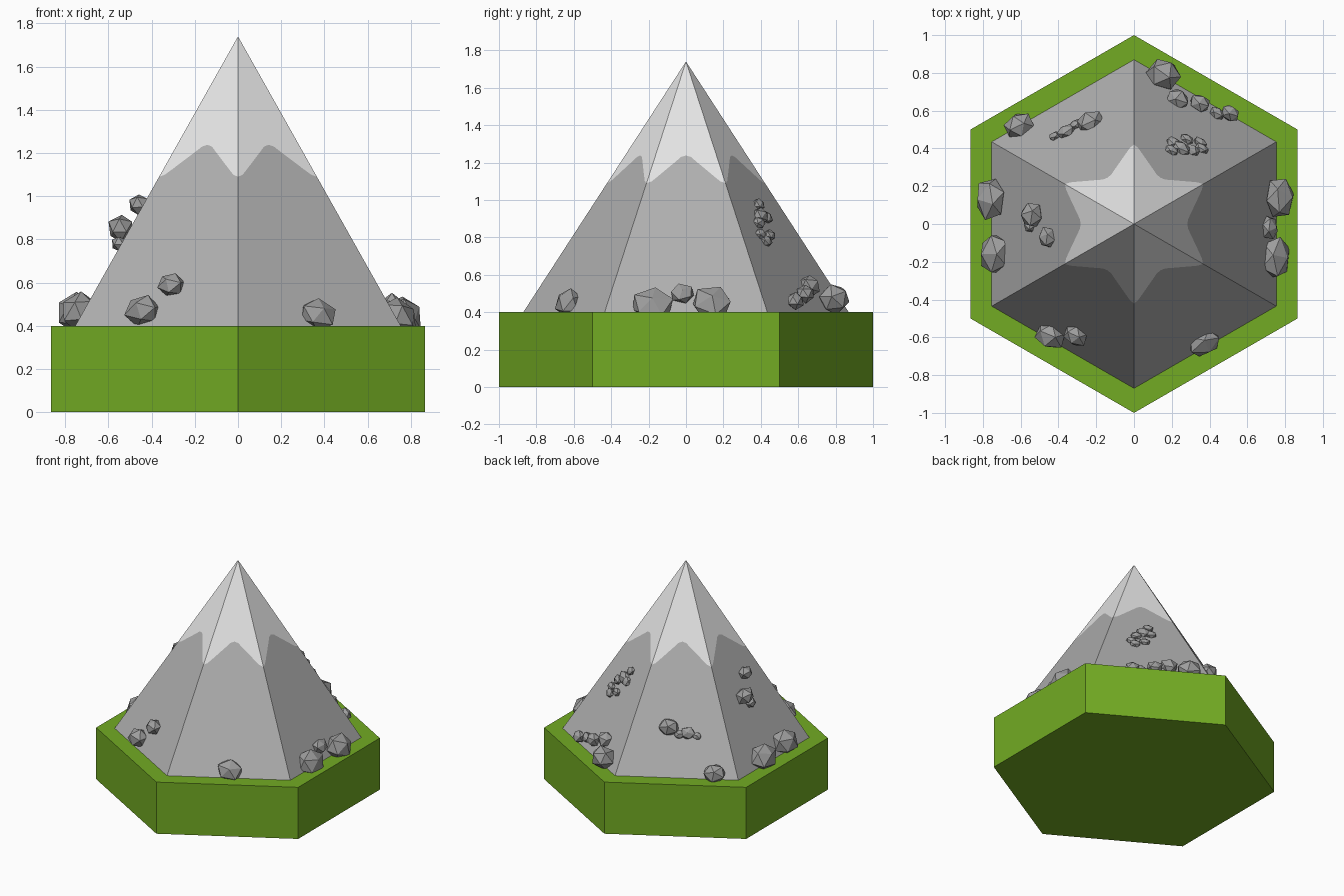
import bpy, bmesh, math, random
from mathutils import Matrix, Vector

random.seed(4)
cube = bpy.data.objects.get("Cube")
if cube:
    bpy.data.objects.remove(cube, do_unlink=True)

BASE_TOP, PEAK, RADIUS = 0.4, 1.74, 0.87
APOTHEM = RADIUS * math.cos(math.pi / 6)
SLOPE = (PEAK - BASE_TOP) / APOTHEM


def material(name, color):
    mat = bpy.data.materials.new(name)
    mat.use_nodes = True
    mat.diffuse_color = (*color, 1)
    mat.node_tree.nodes["Principled BSDF"].inputs["Base Color"].default_value = (*color, 1)
    return mat


def add_object(name, bm, *mats):
    mesh = bpy.data.meshes.new(name)
    bm.to_mesh(mesh)
    bm.free()
    for mat in mats:
        mesh.materials.append(mat)
    obj = bpy.data.objects.new(name, mesh)
    bpy.context.collection.objects.link(obj)
    return obj


grass = material("grass green", (0.17, 0.41, 0.017))
rock = material("mountain grey", (0.43, 0.43, 0.43))
snow = material("snow white", (0.78, 0.78, 0.78))
stone = material("boulder grey", (0.34, 0.34, 0.34))


def corner(i, radius, z):
    a = math.radians(30 + 60 * i)
    return Vector((radius * math.cos(a), radius * math.sin(a), z))


# Hexagonal grass slab
bm = bmesh.new()
bottom = bm.faces.new([bm.verts.new(corner(i, 1, 0)) for i in range(6)])
top = bmesh.ops.extrude_face_region(bm, geom=[bottom])["geom"]
bmesh.ops.translate(bm, vec=(0, 0, BASE_TOP),
                    verts=[v for v in top if isinstance(v, bmesh.types.BMVert)])
bmesh.ops.recalc_face_normals(bm, faces=bm.faces)
add_object("grass_base", bm, grass)

# Six-sided mountain with a wavy snow line cut into every side
half_line = [(0, 1.09), (0.06, 1.1), (0.12, 1.125), (0.34, 1.205), (0.42, 1.23), (0.5, 1.238)]
snow_line = half_line + [(1 - t, z) for t, z in half_line[-2::-1]]
bm = bmesh.new()
for i in range(6):
    line = []
    for t, z in snow_line:
        r = RADIUS * (PEAK - z) / (PEAK - BASE_TOP)
        line.append(bm.verts.new(corner(i, r, z).lerp(corner(i + 1, r, z), t)))
    foot = [bm.verts.new(corner(i + k, RADIUS, BASE_TOP)) for k in (0, 1)]
    bm.faces.new(foot + line[::-1]).material_index = 0
    bm.faces.new(line + [bm.verts.new((0, 0, PEAK))]).material_index = 1
bmesh.ops.remove_doubles(bm, verts=bm.verts, dist=0.0005)
add_object("mountain", bm, rock, snow)


# Boulder lying against the nearest mountain side
def boulder(name, x, y, width, z=None, depth=0.65):
    side = round(math.atan2(y, x) / math.radians(60)) * math.radians(60)
    out = Vector((math.cos(side), math.sin(side), 0))
    if z is None:
        z = max(BASE_TOP, PEAK - SLOPE * out.dot((x, y, 0))) + 0.015
    normal = (out * SLOPE + Vector((0, 0, 1))).normalized()
    across = Vector((-out.y, out.x, 0))
    frame = Matrix((across, normal.cross(across), normal)).transposed().to_4x4()
    bm = bmesh.new()
    bmesh.ops.create_icosphere(bm, subdivisions=1, radius=1)
    spin = Matrix.Rotation(random.uniform(0, 6), 4, "Z")
    shape = Matrix.Diagonal((width, width * 0.85, width * depth, 1))
    for v in bm.verts:
        v.co *= random.uniform(0.92, 1.08)
    bmesh.ops.transform(bm, matrix=Matrix.Translation((x, y, z)) @ frame @ shape @ spin,
                        verts=bm.verts)
    add_object(name, bm, stone)


groups = {
    "left_foot_boulder": [(0.75, -0.18, 0.12, 0.44), (0.72, -0.02, 0.065, 0.5),
                          (0.77, 0.14, 0.115, 0.45)],
    "right_foot_boulder": [(-0.76, 0.13, 0.12, 0.47), (-0.74, -0.16, 0.115, 0.47)],
    "right_slope_boulder": [(-0.54, 0.05, 0.075, 0.85, 0.85), (-0.46, -0.07, 0.058, 0.96, 0.85),
                            (-0.55, 0.0, 0.045, 0.78, 0.85)],
    "front_boulder": [(-0.44, -0.59, 0.09, 0.47, 0.8), (-0.31, -0.59, 0.07, 0.59, 0.8),
                      (0.37, -0.63, 0.095, 0.45)],
    "back_foot_boulder": [(0.16, 0.79, 0.095, 0.47, 0.9), (0.23, 0.66, 0.068, 0.54, 0.8),
                          (0.35, 0.64, 0.06, 0.5, 0.8), (0.44, 0.585, 0.045, 0.47, 0.8),
                          (0.51, 0.585, 0.055, 0.46, 0.8), (-0.61, 0.52, 0.085, 0.45, 0.8)],
    "back_slope_boulder": [(0.28, 0.45, 0.04), (0.21, 0.43, 0.045), (0.25, 0.4, 0.055),
                           (0.31, 0.39, 0.045), (0.36, 0.4, 0.04), (0.35, 0.43, 0.04),
                           (0.2, 0.39, 0.04), (-0.23, 0.54, 0.08, 0.71, 0.8),
                           (-0.36, 0.49, 0.055), (-0.31, 0.525, 0.04), (-0.42, 0.465, 0.035)],
}
for name, rocks in groups.items():
    for n, spec in enumerate(rocks, 1):
        boulder(f"{name}_{n}", *spec)
